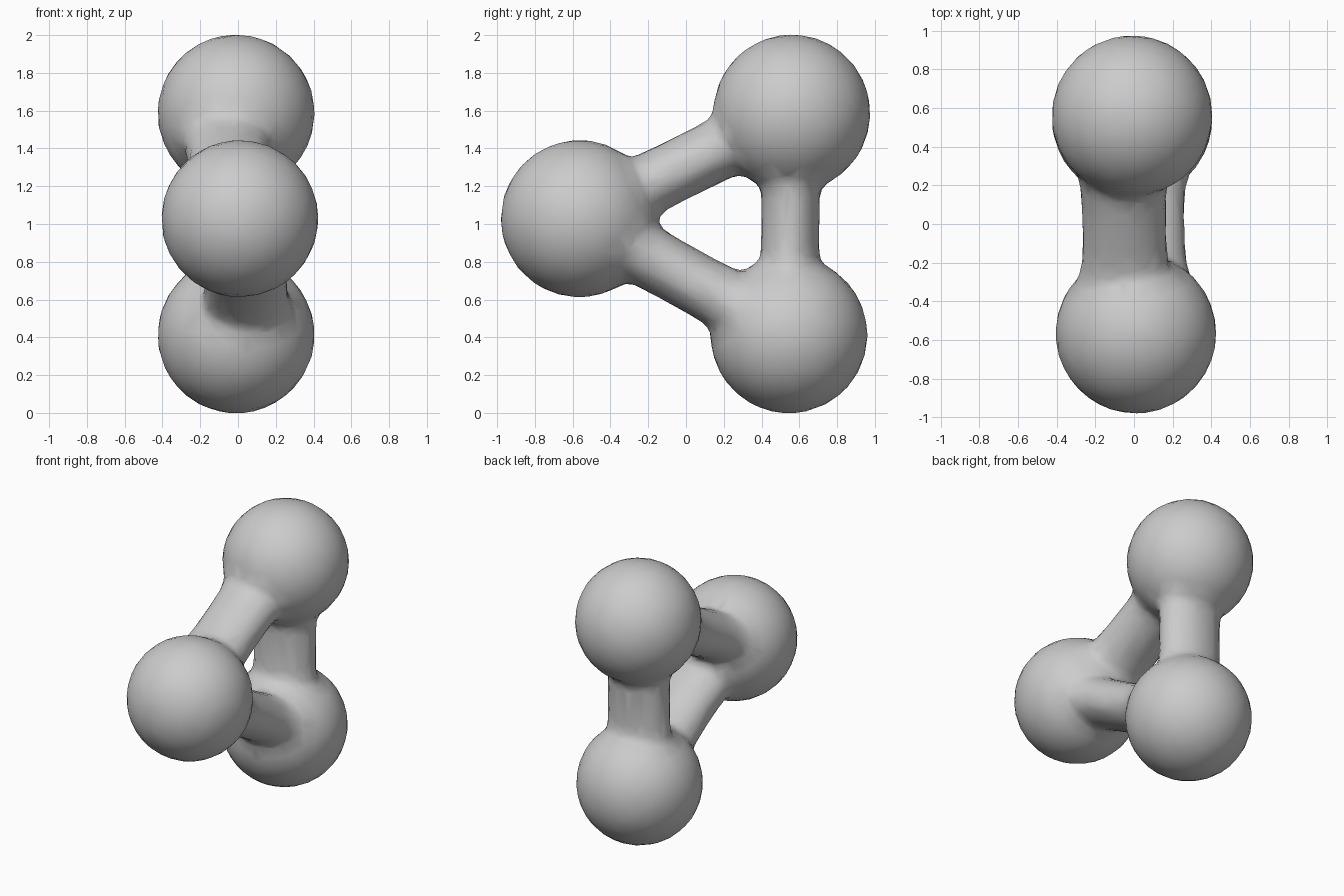
import bpy, bmesh
from math import cos, sin, pi
from mathutils import Vector

cube = bpy.data.objects.get("Cube")
if cube:
    bpy.data.objects.remove(cube)

grey = bpy.data.materials.new("plain grey")
grey.use_nodes = True
colour = (0.6, 0.6, 0.6, 1)
grey.diffuse_color = colour
grey.node_tree.nodes["Principled BSDF"].inputs["Base Color"].default_value = colour

BALL_RADIUS = 0.417
top = Vector((-0.01, 0.56, 1.587))
bottom = Vector((-0.01, 0.545, 0.413))
front = Vector((0.01, -0.565, 1.028))

bm = bmesh.new()


def add_ball(centre):
    made = bmesh.ops.create_icosphere(bm, subdivisions=4, radius=BALL_RADIUS)
    bmesh.ops.translate(bm, verts=made["verts"], vec=centre)


def add_strut(start, end, offset, half_width, half_depth):
    """Oval tube, wider along x, flaring where it meets each ball."""
    axis = (end - start).normalized()
    side = Vector((1, 0, 0))
    depth = axis.cross(side).normalized()
    rings, steps, sides = [], 20, 24
    for i in range(steps + 1):
        t = 0.15 + 0.7 * i / steps
        flare = 1 + 0.5 * (abs(t - 0.5) / 0.35) ** 4
        centre = start.lerp(end, t) + side * offset
        rings.append([bm.verts.new(centre
                                   + side * half_width * min(flare, 1.3) * cos(2 * pi * k / sides)
                                   + depth * half_depth * flare * sin(2 * pi * k / sides))
                      for k in range(sides)])
    for a, b in zip(rings, rings[1:]):
        for k in range(sides):
            n = (k + 1) % sides
            bm.faces.new((a[k], a[n], b[n], b[k]))
    bm.faces.new(rings[0][::-1])
    bm.faces.new(rings[-1])


# Three balls
for centre in (top, bottom, front):
    add_ball(centre)

# Struts joining the balls; the two sloping ones are offset sideways
add_strut(bottom, top, 0.0, 0.225, 0.155)
add_strut(front, top, -0.05, 0.22, 0.163)
add_strut(front, bottom, 0.045, 0.22, 0.163)

bmesh.ops.recalc_face_normals(bm, faces=bm.faces)
mesh = bpy.data.meshes.new("three_ball_linkage")
bm.to_mesh(mesh)
bm.free()
mesh.materials.append(grey)
body = bpy.data.objects.new("three_ball_linkage", mesh)
bpy.context.collection.objects.link(body)

# Fuse the parts into one skin, soften the joints and keep it low-poly
fuse = body.modifiers.new("fuse", "REMESH")
fuse.mode = "VOXEL"
fuse.voxel_size = 0.03
fuse.use_smooth_shade = True
soften = body.modifiers.new("soften", "SMOOTH")
soften.factor = 0.5
soften.iterations = 6
simplify = body.modifiers.new("simplify", "DECIMATE")
simplify.ratio = 0.12
